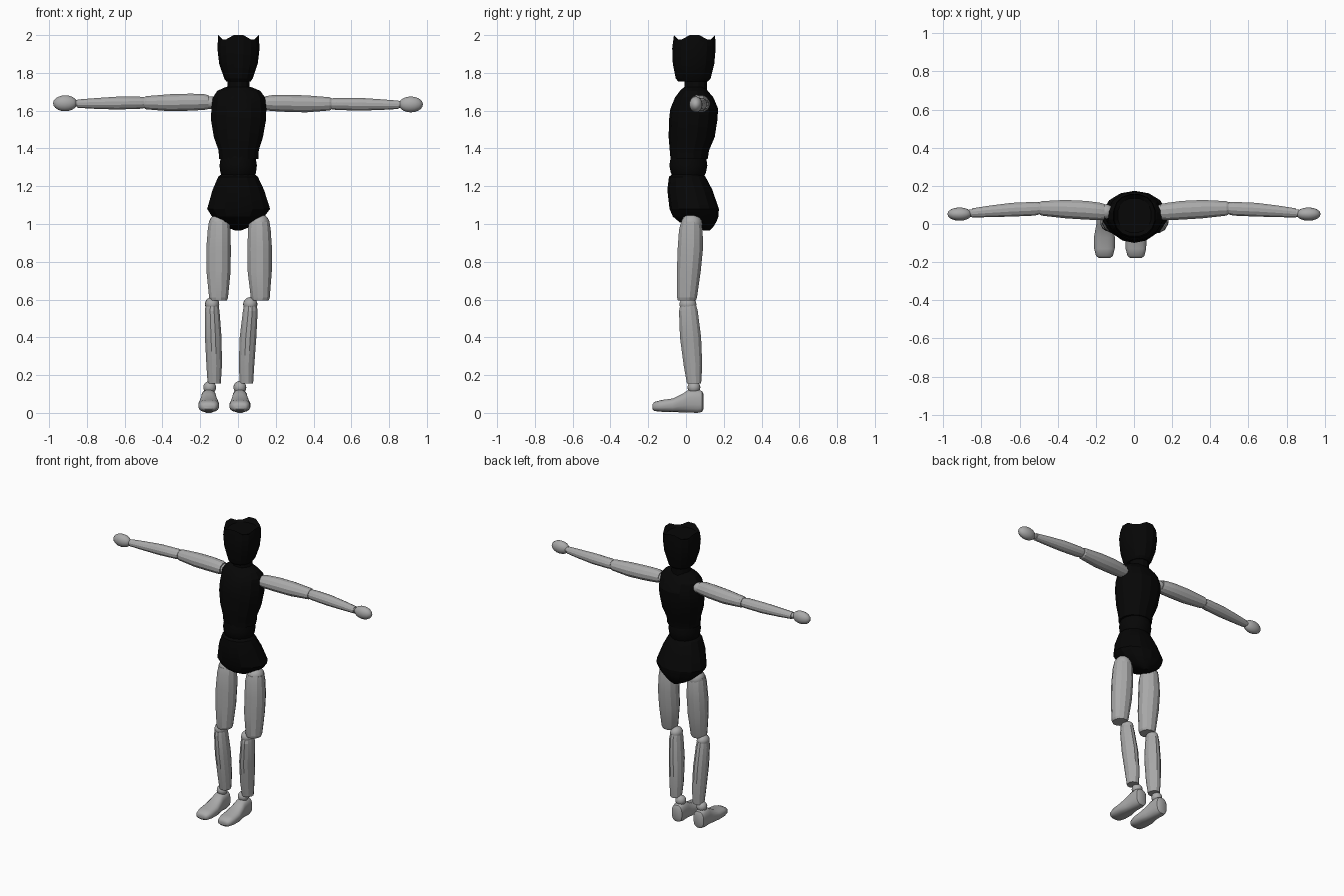
import bpy, bmesh, math
from mathutils import Vector


def material(name, value):
    m = bpy.data.materials.new(name)
    m.diffuse_color = (value, value, value, 1)
    return m


BLACK = material("matte black", 0.002)
GREY = material("light grey", 0.4)


def finish(name, bm, mat, smooth_angle):
    bmesh.ops.recalc_face_normals(bm, faces=bm.faces)
    me = bpy.data.meshes.new(name)
    bm.to_mesh(me)
    bm.free()
    me.materials.append(mat)
    ob = bpy.data.objects.new(name, me)
    bpy.context.collection.objects.link(ob)
    bpy.context.view_layer.objects.active = ob
    ob.select_set(True)
    bpy.ops.object.shade_smooth_by_angle(angle=math.radians(smooth_angle))
    ob.select_set(False)
    return ob


def loft(name, axis, rows, mat, sides=12, power=1.0, smooth=20):
    """Skin rings given as (position, low a, high a, low b, high b) along an axis."""
    # ring plane is (y, z) along x, (x, z) along y, (x, y) along z
    order = {"x": (2, 0, 1), "y": (0, 2, 1), "z": (0, 1, 2)}[axis]
    grow = 1 / math.cos(math.pi / sides) ** power
    grow_b = grow if sides % 4 == 0 else 1
    bm = bmesh.new()
    rings = []
    for t, a0, a1, b0, b1 in rows:
        ring = []
        for i in range(sides):
            w = 2 * math.pi * (i + 0.5) / sides
            c, s = math.cos(w), math.sin(w)
            c = math.copysign(abs(c) ** power, c) * grow
            s = math.copysign(abs(s) ** power, s) * grow_b
            p = ((a0 + a1) / 2 + c * (a1 - a0) / 2,
                 (b0 + b1) / 2 + s * (b1 - b0) / 2, t)
            ring.append(bm.verts.new([p[k] for k in order]))
        rings.append(ring)
    for r, q in zip(rings, rings[1:]):
        for i in range(sides):
            j = (i + 1) % sides
            bm.faces.new((r[i], r[j], q[j], q[i]))
    bm.faces.new(rings[0])
    bm.faces.new(rings[-1])
    return finish(name, bm, mat, smooth)


def ball(name, loc, size, mat=GREY):
    bm = bmesh.new()
    bmesh.ops.create_uvsphere(bm, u_segments=16, v_segments=10, radius=1)
    for v in bm.verts:
        v.co = Vector(loc) + Vector([c * s for c, s in zip(v.co, size)])
    return finish(name, bm, mat, 40)


# Body
loft("pelvis", "z", [
    (0.965, -0.015, 0.015, 0.095, 0.125), (0.985, -0.065, 0.065, 0.03, 0.145),
    (1.01, -0.105, 0.105, -0.035, 0.16), (1.04, -0.138, 0.14, -0.07, 0.172),
    (1.08, -0.163, 0.17, -0.087, 0.174), (1.18, -0.135, 0.138, -0.099, 0.14),
    (1.25, -0.105, 0.105, -0.09, 0.103), (1.265, -0.085, 0.085, -0.07, 0.09)],
    BLACK, 14)
loft("waist", "z", [
    (1.24, -0.08, 0.08, -0.06, 0.09), (1.27, -0.093, 0.095, -0.08, 0.105),
    (1.31, -0.098, 0.10, -0.088, 0.113), (1.36, -0.09, 0.092, -0.08, 0.105)],
    BLACK, 16, smooth=30)
loft("chest", "z", [
    (1.345, -0.10, 0.108, -0.082, 0.115), (1.39, -0.103, 0.11, -0.086, 0.122),
    (1.46, -0.128, 0.132, -0.092, 0.152), (1.55, -0.143, 0.148, -0.09, 0.166),
    (1.61, -0.141, 0.15, -0.083, 0.17), (1.67, -0.133, 0.143, -0.058, 0.145),
    (1.705, -0.11, 0.118, -0.032, 0.115), (1.725, -0.065, 0.07, -0.01, 0.10)],
    BLACK, 14)
loft("neck", "z", [
    (1.70, -0.058, 0.062, -0.008, 0.11), (1.78, -0.055, 0.06, -0.008, 0.11)],
    BLACK, 12)

# Head with a notched rim around its shallow top
head = loft("head", "z", [
    (1.755, -0.062, 0.067, -0.042, 0.117), (1.77, -0.073, 0.078, -0.054, 0.13),
    (1.85, -0.10, 0.105, -0.07, 0.15), (1.93, -0.109, 0.114, -0.073, 0.157),
    (1.99, -0.105, 0.11, -0.064, 0.154), (1.97, -0.085, 0.09, -0.045, 0.135)],
    BLACK, 16, 0.9)
for i in range(16):
    head.data.vertices[4 * 16 + i].co.z = 2.0 if ((i + 1) // 2) % 2 == 0 else 1.978

# Arms
for side, sx, drop, start in (("left", 1, 0.006, 0.14), ("right", -1, 0, 0.155)):
    z = 1.642 - drop

    def arm_rows(points):
        # (distance, centre z, half height, centre y, half depth)
        return [(sx * x, y - d, y + d, z + dz - h, z + dz + h)
                for x, dz, h, y, d in points]
    ball(side + "_shoulder", (sx * 0.145, 0.065, z), (0.037, 0.038, 0.034))
    loft(side + "_upper_arm", "x", arm_rows([
        (start, 0.003, 0.036, 0.064, 0.041), (0.18, 0.004, 0.042, 0.066, 0.046),
        (0.25, 0.003, 0.045, 0.072, 0.049), (0.36, 0, 0.045, 0.078, 0.048),
        (0.485, 0, 0.035, 0.082, 0.038), (0.495, 0, 0.03, 0.082, 0.033)]),
        GREY, smooth=15)
    ball(side + "_elbow", (sx * 0.497, 0.082, z), (0.03, 0.03, 0.028))
    loft(side + "_forearm", "x", arm_rows([
        (0.498, 0, 0.029, 0.082, 0.032), (0.52, 0, 0.032, 0.08, 0.036),
        (0.64, -0.002, 0.034, 0.075, 0.036), (0.76, -0.004, 0.028, 0.066, 0.03),
        (0.85, -0.005, 0.022, 0.058, 0.024)]), GREY, smooth=15)
    ball(side + "_wrist", (sx * 0.855, 0.057, z - 0.003), (0.022, 0.02, 0.018))
    ball(side + "_hand", (sx * 0.915, 0.052, z - 0.003), (0.064, 0.035, 0.042))

# Legs: hip x, thigh x, knee x, calf x, ankle x, foot x
for side, hip, thigh, knee, calf, ankle, foot in (
        ("left", 0.113, 0.115, 0.065, 0.053, 0.045, 0.01),
        ("right", -0.10, -0.103, -0.137, -0.131, -0.126, -0.155)):
    low = thigh + (0.003 if side == "left" else 0)

    def leg_rows(points):
        # (height, centre x, half width, front y, back y)
        return [(h, x - w, x + w, y0, y1) for h, x, w, y0, y1 in points]
    ball(side + "_hip", (hip, 0.03, 1.0), (0.055, 0.057, 0.055))
    loft(side + "_thigh", "z", leg_rows([
        (0.595, low, 0.044, -0.043, 0.052), (0.61, low, 0.05, -0.047, 0.058),
        (0.75, thigh, 0.064, -0.048, 0.078), (0.87, thigh, 0.065, -0.044, 0.09),
        (0.97, hip, 0.06, -0.037, 0.088), (1.01, hip, 0.054, -0.026, 0.08)]),
        GREY, smooth=15)
    ball(side + "_knee", (knee, 0.01, 0.575), (0.038, 0.045, 0.038))
    loft(side + "_shin", "z", leg_rows([
        (0.155, ankle, 0.035, 0.005, 0.08), (0.25, ankle, 0.041, -0.012, 0.086),
        (0.40, calf, 0.044, -0.032, 0.08), (0.54, knee, 0.039, -0.037, 0.062),
        (0.57, knee, 0.034, -0.03, 0.054)]), GREY, smooth=15)
    inner = foot + (0.005 if side == "right" else 0)
    ball(side + "_ankle", (inner, 0.042, 0.135), (0.034, 0.034, 0.034))
    loft(side + "_foot", "y", [
        (y, foot - w, foot + w, z0, z1) for y, w, z0, z1 in (
            (-0.178, 0.03, 0.02, 0.045), (-0.168, 0.044, 0.01, 0.058),
            (-0.13, 0.054, 0.006, 0.068), (-0.07, 0.055, 0.004, 0.076),
            (-0.02, 0.046, 0.003, 0.10), (0.01, 0.041, 0.002, 0.12),
            (0.06, 0.041, 0.0, 0.124), (0.085, 0.038, 0.005, 0.115),
            (0.092, 0.028, 0.02, 0.10))], GREY, 16, 0.75, smooth=40)
